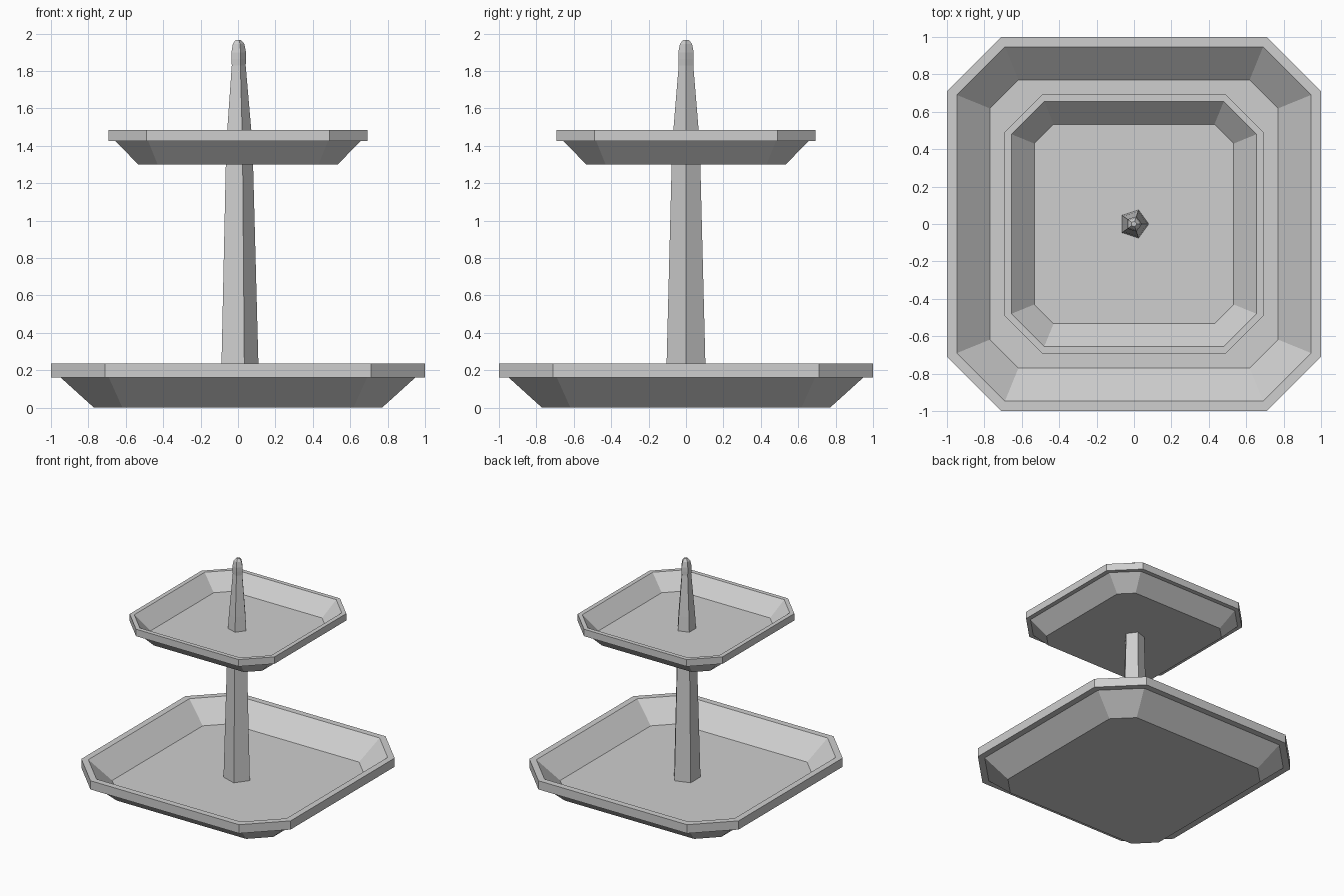
import bpy, bmesh, math

cube = bpy.data.objects.get("Cube")
if cube:
    bpy.data.objects.remove(cube, do_unlink=True)

GREY = (0.62, 0.62, 0.62, 1)
mat = bpy.data.materials.new("light_grey")
mat.use_nodes = True
mat.diffuse_color = GREY
bsdf = next(n for n in mat.node_tree.nodes if n.type == 'BSDF_PRINCIPLED')
bsdf.inputs["Base Color"].default_value = GREY


def loft(name, rings):
    """Skin a stack of equal-sided rings and cap both ends."""
    bm = bmesh.new()
    loops = [[bm.verts.new(p) for p in ring] for ring in rings]
    n = len(loops[0])
    for low, high in zip(loops, loops[1:]):
        for i in range(n):
            j = (i + 1) % n
            bm.faces.new((low[i], low[j], high[j], high[i]))
    bm.faces.new(loops[0][::-1])
    bm.faces.new(loops[-1])
    bmesh.ops.recalc_face_normals(bm, faces=bm.faces)
    mesh = bpy.data.meshes.new(name)
    bm.to_mesh(mesh)
    bm.free()
    mesh.materials.append(mat)
    obj = bpy.data.objects.new(name, mesh)
    bpy.context.collection.objects.link(obj)
    return obj


def clipped_square(half, corner, z):
    """Square ring with chamfered corners."""
    pts = []
    for k in range(4):
        c, s = round(math.cos(k * math.pi / 2)), round(math.sin(k * math.pi / 2))
        for x, y in ((half, corner), (corner, half)):
            pts.append((x * c - y * s, x * s + y * c, z))
    return pts


def pentagon(radius, z):
    return [(radius * math.cos(k * math.tau / 5), radius * math.sin(k * math.tau / 5), z)
            for k in range(5)]


def tray(name, base, lip, rim, z, depth, thick):
    """Sloped tray with a vertical rim band; the inside repeats the outside."""
    loft(name, [
        clipped_square(*base, z),
        clipped_square(*lip, z + depth),
        clipped_square(*rim, z + depth),
        clipped_square(*rim, z + depth + thick),
        clipped_square(*lip, z + depth + thick),
        clipped_square(*base, z + thick),
    ])


# Trays: (half width, corner start) for base, lip and rim
tray("lower_tray", (0.77, 0.618), (0.947, 0.69), (1.0, 0.71), 0.0, 0.16, 0.075)
tray("upper_tray", (0.533, 0.43), (0.655, 0.48), (0.692, 0.49), 1.3, 0.125, 0.06)

# Tapered five-sided post with a small knob on top
post = [(0.114, 0.05), (0.079, 1.36), (0.071, 1.485), (0.041, 1.83),
        (0.043, 1.865), (0.043, 1.9), (0.034, 1.945), (0.015, 1.967)]
loft("centre_post", [pentagon(r, z) for r, z in post])
